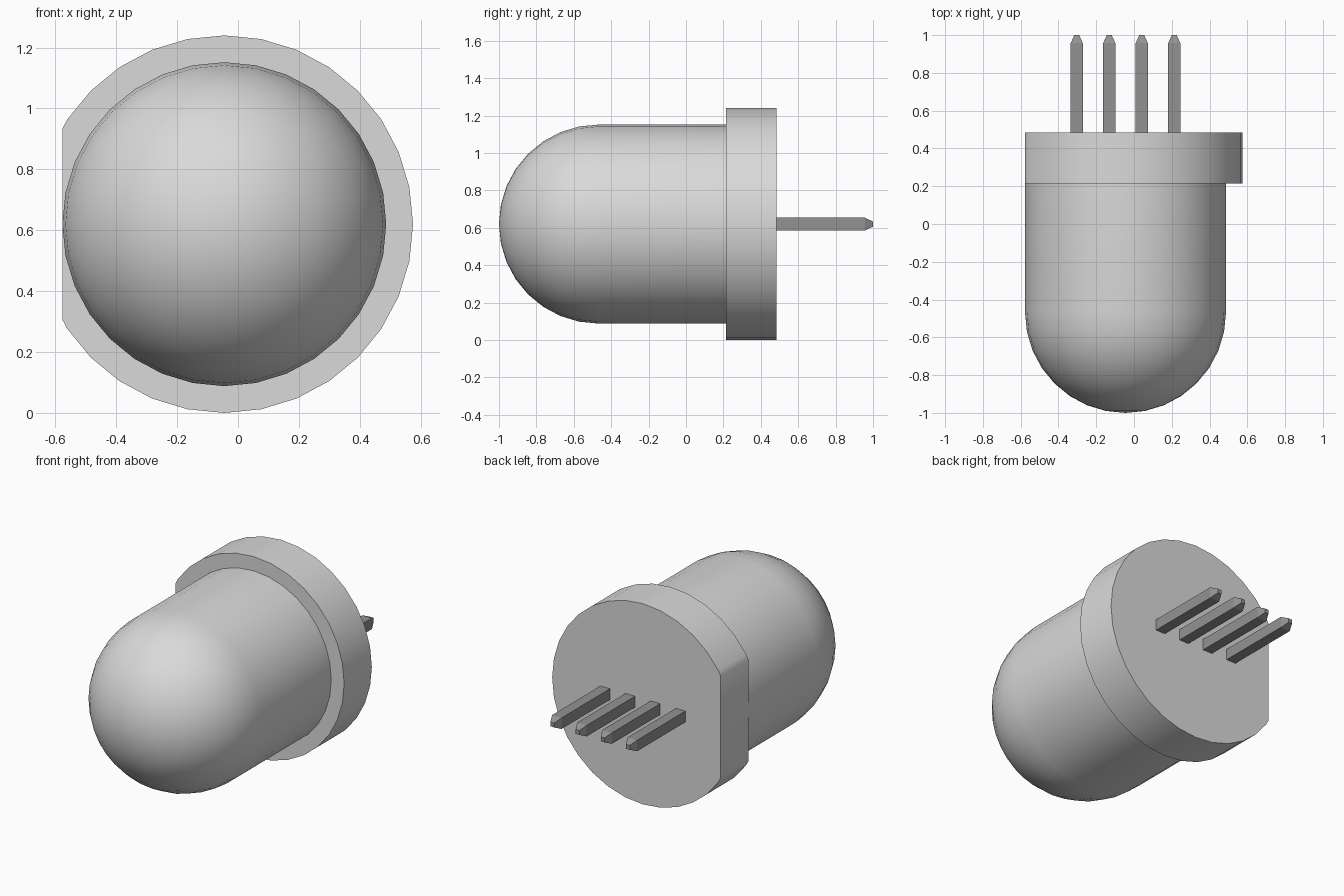
import bpy, bmesh, math
from mathutils import Matrix

cube = bpy.data.objects.get("Cube")
if cube:
    bpy.data.objects.remove(cube, do_unlink=True)

CX, CZ = -0.045, 0.62      # axis of the bulb, running along y
SEGMENTS = 32


def material(name, value):
    mat = bpy.data.materials.new(name)
    mat.use_nodes = True
    colour = (value, value, value, 1)
    mat.diffuse_color = colour
    mat.node_tree.nodes["Principled BSDF"].inputs["Base Color"].default_value = colour
    return mat


def finish(name, bm, mat, smooth=True):
    bmesh.ops.recalc_face_normals(bm, faces=bm.faces)
    mesh = bpy.data.meshes.new(name)
    bm.to_mesh(mesh)
    bm.free()
    mesh.materials.append(mat)
    obj = bpy.data.objects.new(name, mesh)
    bpy.context.collection.objects.link(obj)
    if smooth:
        bpy.ops.object.select_all(action="DESELECT")
        obj.select_set(True)
        bpy.context.view_layer.objects.active = obj
        bpy.ops.object.shade_smooth_by_angle(angle=math.radians(30))
    return obj


def lathe(profile):
    """Turn (radius, y) points around the bulb axis and close the ends."""
    bm = bmesh.new()
    verts = [bm.verts.new((CX + r, y, CZ)) for r, y in profile]
    edges = [bm.edges.new(pair) for pair in zip(verts, verts[1:])]
    bmesh.ops.spin(bm, geom=verts + edges, cent=(CX, 0, CZ), axis=(0, 1, 0),
                   angle=math.tau, steps=SEGMENTS, use_duplicate=False)
    bmesh.ops.remove_doubles(bm, verts=bm.verts, dist=0.0005)
    return bm


lens_grey = material("light grey plastic", 0.7)
pin_grey = material("dark grey metal", 0.29)

# Rounded lens: hemisphere running into a straight barrel
R = 0.532
dome = [(R * math.sin(a), -0.468 - R * math.cos(a))
        for a in (i * math.pi / 16 for i in range(9))]
finish("lens", lathe(dome + [(R, 0.23), (0, 0.23)]), lens_grey)

# Base flange, trimmed to a flat on its right side
bm = lathe([(0, 0.215), (0.62, 0.215), (0.62, 0.485), (0, 0.485)])
cut = bmesh.ops.bisect_plane(bm, geom=bm.verts[:] + bm.edges[:] + bm.faces[:],
                             plane_co=(-0.577, 0, 0), plane_no=(-1, 0, 0),
                             clear_outer=True)
bmesh.ops.holes_fill(bm, edges=[e for e in bm.edges if e.is_boundary], sides=0)
bmesh.ops.dissolve_limit(bm, angle_limit=0.01, verts=bm.verts, edges=bm.edges)
finish("flange", bm, lens_grey)

# Four square pins with tapered tips
for i in range(4):
    bm = bmesh.new()
    x = CX + (i - 1.5) * 0.172
    bmesh.ops.create_cube(bm, size=1, matrix=Matrix.Translation((x, 0.7135, CZ))
                          @ Matrix.Diagonal((0.065, 0.487, 0.068, 1)))
    end = max(bm.faces, key=lambda f: f.calc_center_median().y)
    tip = bmesh.ops.extrude_discrete_faces(bm, faces=[end])["faces"][0]
    for v in tip.verts:
        v.co.x = x + (v.co.x - x) * 0.4
        v.co.z = CZ + (v.co.z - CZ) * 0.4
        v.co.y = 1.0
    finish(f"pin_{i + 1}", bm, pin_grey, smooth=False)
